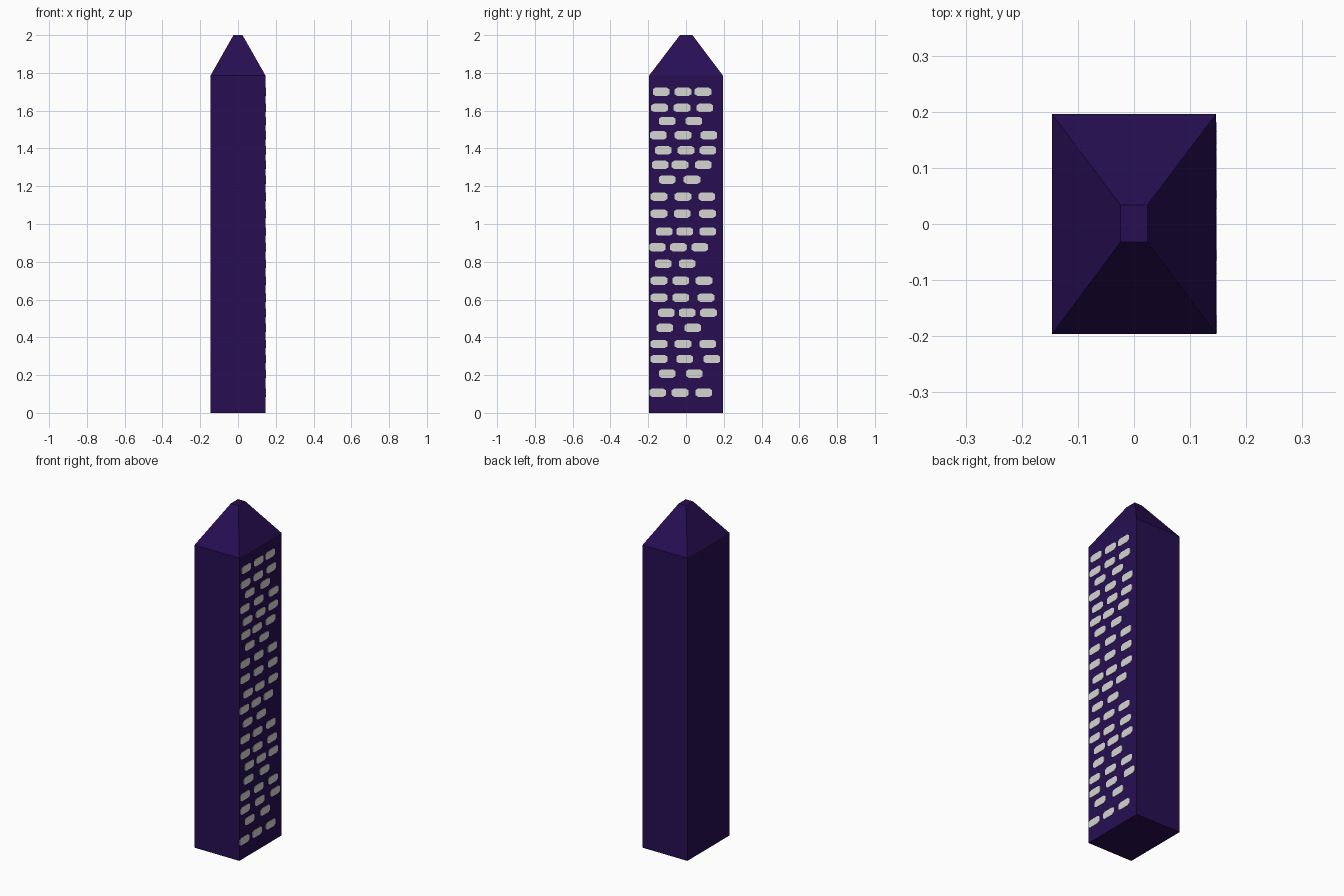
import bpy

if "Cube" in bpy.data.objects:
    bpy.data.objects.remove(bpy.data.objects["Cube"])

def material(name, rgb):
    m = bpy.data.materials.new(name)
    m.diffuse_color = (*rgb, 1)
    m.use_nodes = True
    m.node_tree.nodes["Principled BSDF"].inputs["Base Color"].default_value = m.diffuse_color
    return m

purple = material("deep purple", (0.020, 0.0045, 0.086))
pale = material("pale window grey", (0.66, 0.66, 0.64))

def make_object(name, verts, faces, mat):
    mesh = bpy.data.meshes.new(name)
    mesh.from_pydata(verts, [], faces)
    mesh.materials.append(mat)
    ob = bpy.data.objects.new(name, mesh)
    bpy.context.collection.objects.link(ob)
    return ob

# Tower body: stacked rectangles (x half-width, y front, y back, z)
levels = [(0.146, -0.196, 0.196, 0), (0.146, -0.196, 0.196, 1.785),
          (0.024, -0.032, 0.034, 2.0)]
verts = [p for hx, y0, y1, z in levels
         for p in ((-hx, y0, z), (hx, y0, z), (hx, y1, z), (-hx, y1, z))]
faces = [(3, 2, 1, 0), (8, 9, 10, 11)]
for base in (0, 4):
    for i in range(4):
        j = (i + 1) % 4
        faces.append((base + i, base + j, base + 4 + j, base + 4 + i))
make_object("tower_body", verts, faces, purple)

# Window rows on the right wall: height, then window centres along y
rows = [
    (1.70, -.132, -.016, .090), (1.615, -.140, -.021, .100),
    (1.545, -.100, .042), (1.47, -.146, -.016, .121),
    (1.39, -.121, 0, .116), (1.313, -.137, -.032, .092),
    (1.235, -.100, .032), (1.145, -.143, -.016, .110),
    (1.055, -.143, -.020, .114), (0.96, -.116, -.007, .115),
    (0.877, -.152, -.040, .073), (0.79, -.121, .006),
    (0.70, -.143, -.028, .095), (0.61, -.143, -.028, .106),
    (0.53, -.104, .006, .119), (0.45, -.112, .036),
    (0.365, -.143, -.016, .115), (0.285, -.143, -.007, .137),
    (0.208, -.100, .044), (0.107, -.150, -.032, .094),
]

# Each window is a thin eight-sided plate
W, H, CW, CH = 0.044, 0.022, 0.014, 0.009
outline = [(-W, -H + CH), (-W + CW, -H), (W - CW, -H), (W, -H + CH),
           (W, H - CH), (W - CW, H), (-W + CW, H), (-W, H - CH)]
verts, faces = [], []
for z, *centres in rows:
    for y in centres:
        b = len(verts)
        for x in (0.145, 0.148):
            verts += [(x, max(y + dy, -0.195), z + dz) for dy, dz in outline]
        faces.append(tuple(range(b + 8, b + 16)))
        for i in range(8):
            j = (i + 1) % 8
            faces.append((b + i, b + j, b + 8 + j, b + 8 + i))
make_object("windows", verts, faces, pale)
